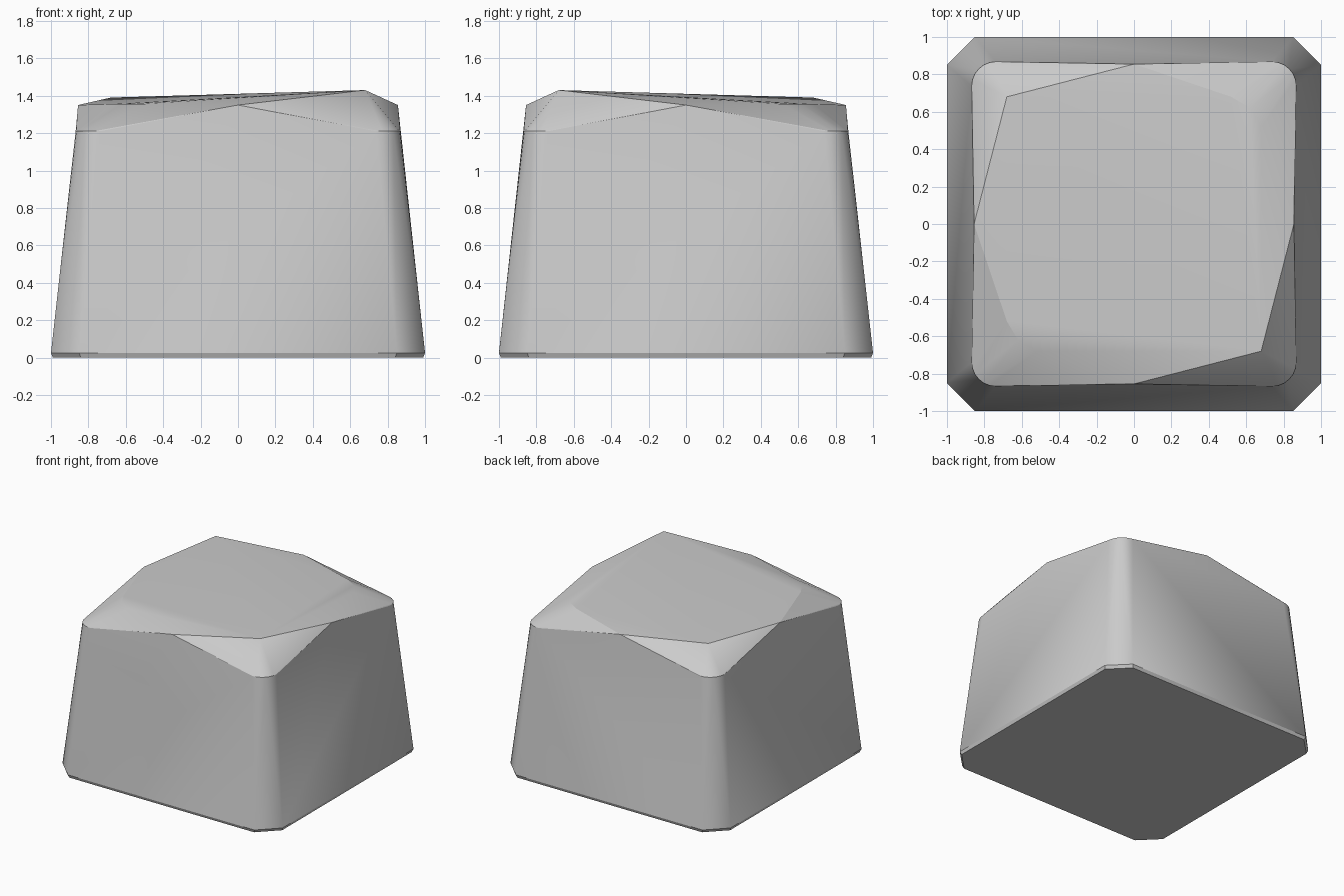
import bpy, bmesh, math

# Remove the default object
cube = bpy.data.objects.get("Cube")
if cube:
    bpy.data.objects.remove(cube, do_unlink=True)

# Single grey material
grey = bpy.data.materials.new("plain_grey")
grey.use_nodes = True
color = (0.6, 0.6, 0.6, 1)
grey.diffuse_color = color
grey.node_tree.nodes["Principled BSDF"].inputs["Base Color"].default_value = color

BASE, CHAMFER = 1.0, 0.15
RIM, RIM_Z = 0.855, 1.35              # middle of each side
CORNER, CORNER_Z, RADIUS = 0.868, 1.21, 0.13
ARC_STEPS = 6
points = []

# Chamfered square base with a tiny bottom bevel
for half, z in ((BASE - 0.01, 0), (BASE, 0.025)):
    for sx in (-1, 1):
        for sy in (-1, 1):
            points.append((sx * half, sy * (half - CHAMFER), z))
            points.append((sx * (half - CHAMFER), sy * half, z))

# Raised middle of each side at the rim
points += [(RIM, 0, RIM_Z), (-RIM, 0, RIM_Z), (0, RIM, RIM_Z), (0, -RIM, RIM_Z)]

# Low rounded corners at the rim
for sx in (-1, 1):
    for sy in (-1, 1):
        for i in range(ARC_STEPS + 1):
            a = math.pi / 2 * i / ARC_STEPS
            x = CORNER - RADIUS + RADIUS * math.cos(a)
            y = CORNER - RADIUS + RADIUS * math.sin(a)
            points.append((sx * x, sy * y, CORNER_Z))

# Crown: a diagonal ridge and two softer, lower shoulders
points += [(0.68, -0.68, 1.43), (-0.68, 0.68, 1.39)]
for s in (-1, 1):
    for x, y in ((0.68, 0.52), (0.62, 0.62), (0.52, 0.68)):
        points.append((s * x, s * y, 1.355))

# Skin all the points as one faceted block
bm = bmesh.new()
for p in points:
    bm.verts.new(p)
hull = bmesh.ops.convex_hull(bm, input=bm.verts)
loose = [v for v in bm.verts if not v.link_faces]
bmesh.ops.delete(bm, geom=loose, context="VERTS")
bmesh.ops.dissolve_limit(bm, angle_limit=math.radians(0.6),
                         verts=bm.verts, edges=bm.edges)
bmesh.ops.recalc_face_normals(bm, faces=bm.faces)

mesh = bpy.data.meshes.new("block")
bm.to_mesh(mesh)
bm.free()
mesh.materials.append(grey)
block = bpy.data.objects.new("block", mesh)
bpy.context.collection.objects.link(block)

# Smooth the rounded corners, keep the hard edges
bpy.context.view_layer.objects.active = block
block.select_set(True)
bpy.ops.object.shade_smooth_by_angle(angle=math.radians(22))
